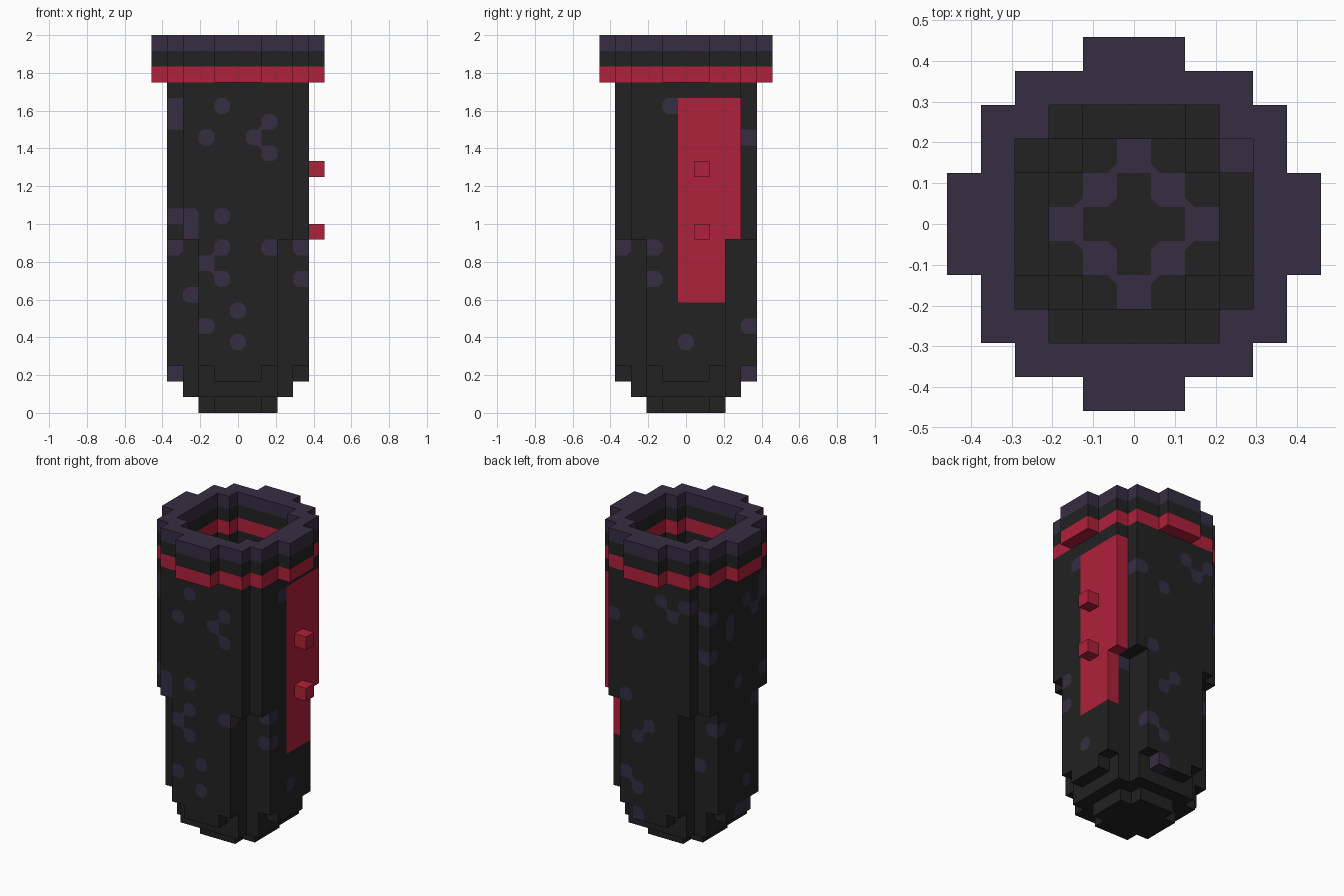
import bpy
import bmesh
from mathutils import Vector

cube = bpy.data.objects.get("Cube")
if cube:
    bpy.data.objects.remove(cube, do_unlink=True)

CELL = 1 / 12
CUT = 0.27  # rounding of the spot corners, as a share of a cell


def make_material(name, rgb):
    mat = bpy.data.materials.new(name)
    mat.use_nodes = True
    mat.diffuse_color = (*rgb, 1)
    mat.node_tree.nodes["Principled BSDF"].inputs["Base Color"].default_value = (*rgb, 1)
    return mat


CHARCOAL = make_material("charcoal", (0.016, 0.016, 0.016))
PURPLE = make_material("dusky purple", (0.036, 0.027, 0.054))
RED = make_material("crimson", (0.434, 0.015, 0.044))


def disc(widths):
    """Cells of one symmetric layer, from the half width of each row."""
    n = len(widths)
    return {(i, j) for j in range(1 - n, n)
            for i in range(-widths[abs(j)], widths[abs(j)] + 1)}


def layers(outer, hole, levels):
    return {(i, j, k) for i, j in disc(outer) - disc(hole) for k in levels}


# Body: stepped base, narrow lower tube and wider upper tube
base = [2, 2, 1]
step = [3, 3, 3, 2]
bore = [3, 3, 2, 1]
body = layers(base, [], [0])
body |= layers(step, base, [1])
body |= layers([4, 4, 3, 2, 1], bore, [2])
body |= layers([4, 4, 4, 2, 2], bore, range(3, 11))
body |= layers([4, 4, 4, 4, 3], step, range(11, 21))

# Rim bands
rim = [5, 5, 4, 4, 3, 1]
red_band, dark_band, top_band = (layers(rim, step, [k]) for k in (21, 22, 23))

# Side panel set in the wall, with two buttons on it
panel = {(4, j, k) for j in range(4) for k in range(7, 20) if j < 3 or k > 10}
body -= panel
upper_button, lower_button = {(5, 1, 15)}, {(5, 1, 11)}

solid = body | panel | red_band | dark_band | top_band | upper_button | lower_button

# Spots: (column, level) on each side, placed on the outermost cell
FRONT = [(-4, 19), (-4, 18), (-1, 19), (-2, 17), (1, 17), (2, 18), (2, 16),
         (-4, 12), (-3, 12), (-3, 11), (-1, 12), (-4, 10), (-1, 10), (2, 10),
         (4, 10), (-2, 9), (-1, 8), (4, 8), (-3, 7), (0, 6), (-2, 5), (0, 4), (-4, 2)]
RIGHT = [(-1, 19), (0, 4)]
BACK = [(3, 17), (1, 16), (-1, 19), (-2, 18), (-3, 19), (2, 11), (0, 9), (1, 8),
        (2, 5), (1, 4), (1, 2), (-3, 6), (-4, 9)]
LEFT = [(3, 18), (3, 15), (1, 17), (1, 16), (0, 12), (-1, 18), (-2, 17),
        (0, 7), (-1, 4), (0, 2)]


def outermost(spots, axis, pick):
    found = set()
    for col, level in spots:
        line = [c for c in body if c[1 - axis] == col and c[2] == level]
        found.add(pick(line, key=lambda c: c[axis]))
    return found


spots = (outermost(FRONT, 1, min) | outermost(BACK, 1, max)
         | outermost(RIGHT, 0, max) | outermost(LEFT, 0, min))
spots.add((3, 2, 10))  # ledge inside the tube


def add(a, b):
    return tuple(p + q for p, q in zip(a, b))


def scaled(v, s):
    return tuple(s * p for p in v)


def is_spot(cell, normal):
    i, j, k = cell
    floor_ring = k == 0 and normal[2] > 0 and abs(i) + abs(j) == 2
    return cell in spots or floor_ring


def build(name, cells, mats):
    """Mesh the exposed cell faces; spots get rounded corners."""
    bm = bmesh.new()

    def face(points, slot):
        bm.faces.new([bm.verts.new(p * CELL) for p in points]).material_index = slot

    for cell in sorted(cells):
        centre = Vector(cell) + Vector((0, 0, 0.5))
        for axis in range(3):
            for sign in (-1, 1):
                n, u, v = [0, 0, 0], [0, 0, 0], [0, 0, 0]
                n[axis] = sign
                u[(axis + 1) % 3] = 1
                v[(axis + 2) % 3] = sign
                if add(cell, n) in solid:
                    continue

                def tint(offset):
                    """True for a spot, False for plain, None past an edge."""
                    c = add(cell, offset)
                    if c not in body or add(c, n) in solid:
                        return None
                    return is_spot(c, n)

                own = len(mats) > 1 and is_spot(cell, n)
                sides = [u, v, scaled(u, -1), scaled(v, -1)]
                around = sum(tint(s) is True for s in sides)
                outline = []
                for a, b in zip(sides, sides[1:] + sides[:1]):
                    va, vb = Vector(a), Vector(b)
                    corner = centre + (Vector(n) + va + vb) / 2
                    other = not own
                    cut = (len(mats) > 1 and tint(a) is other and tint(b) is other
                           and tint(add(a, b)) is False and (own or around == 2))
                    if cut:
                        p, q = corner - vb * CUT, corner - va * CUT
                        outline += [p, q]
                        face([p, corner, q], int(other))
                    else:
                        outline.append(corner)
                face(outline, int(own))
    bmesh.ops.remove_doubles(bm, verts=bm.verts, dist=0.0005)
    mesh = bpy.data.meshes.new(name)
    bm.to_mesh(mesh)
    bm.free()
    for mat in mats:
        mesh.materials.append(mat)
    obj = bpy.data.objects.new(name, mesh)
    bpy.context.collection.objects.link(obj)


build("spotted_body", body, [CHARCOAL, PURPLE])
build("rim_red_band", red_band, [RED])
build("rim_dark_band", dark_band, [CHARCOAL])
build("rim_top_band", top_band, [PURPLE])
build("side_panel", panel, [RED])
build("upper_button", upper_button, [RED])
build("lower_button", lower_button, [RED])
